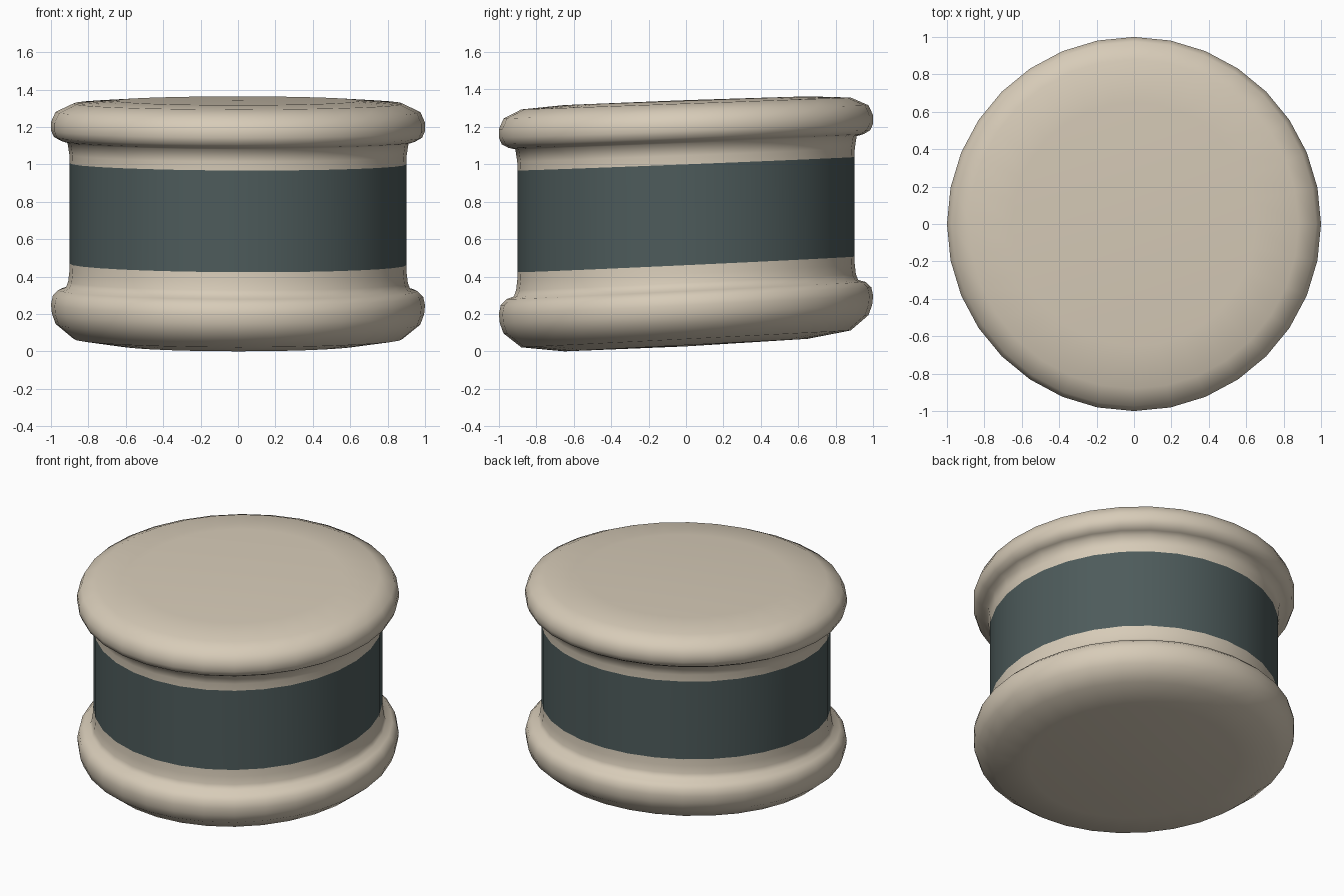
import bpy, bmesh, math

if "Cube" in bpy.data.objects:
    bpy.data.objects.remove(bpy.data.objects["Cube"])

SIDES = 32


def material(name, rgb):
    m = bpy.data.materials.new(name)
    m.diffuse_color = (*rgb, 1)
    m.use_nodes = True
    m.node_tree.nodes["Principled BSDF"].inputs["Base Color"].default_value = m.diffuse_color
    return m


def leaning(x, y, z):
    # Gentle lean: the back sits higher, more so near the base
    return z + (0.052 - 0.012 * z) * y - 0.005 * math.sin(math.pi * z / 1.35) * x


def lathe(name, profile, mat):
    bm = bmesh.new()
    rings = []
    for r, z in profile:
        n = SIDES if r else 1
        ring = []
        for i in range(n):
            a = 2 * math.pi * i / n
            x, y = r * math.cos(a), r * math.sin(a)
            ring.append(bm.verts.new((x, y, leaning(x, y, z))))
        rings.append(ring)
    for lo, hi in zip(rings, rings[1:]):
        for i in range(SIDES):
            j = (i + 1) % SIDES
            if len(lo) == 1:
                bm.faces.new((lo[0], hi[j], hi[i]))
            elif len(hi) == 1:
                bm.faces.new((lo[i], lo[j], hi[0]))
            else:
                bm.faces.new((lo[i], lo[j], hi[j], hi[i]))
    for f in bm.faces:
        f.smooth = True
    me = bpy.data.meshes.new(name)
    bm.to_mesh(me)
    bm.free()
    me.materials.append(mat)
    ob = bpy.data.objects.new(name, me)
    bpy.context.collection.objects.link(ob)
    return ob


cream = material("cream", (0.68, 0.60, 0.48))
teal = material("dark_teal", (0.075, 0.105, 0.105))

# Rounded foot with its neck
lathe("lower_cap", [(0, 0.027), (0.65, 0.034), (0.88, 0.067), (0.975, 0.145),
                    (0.995, 0.2), (1.0, 0.25), (0.99, 0.295), (0.96, 0.325),
                    (0.92, 0.338), (0.908, 0.37), (0.902, 0.42), (0.9, 0.465)], cream)

# Dark band around the middle
lathe("middle_band", [(0.9, 0.465), (0.9, 0.735), (0.9, 1.003)], teal)

# Neck with rounded lid
lathe("upper_cap", [(0.9, 1.003), (0.902, 1.05), (0.912, 1.115), (0.95, 1.125),
                    (0.985, 1.145), (1.0, 1.18), (1.0, 1.225), (0.975, 1.28),
                    (0.88, 1.325), (0.65, 1.34), (0, 1.343)], cream)
